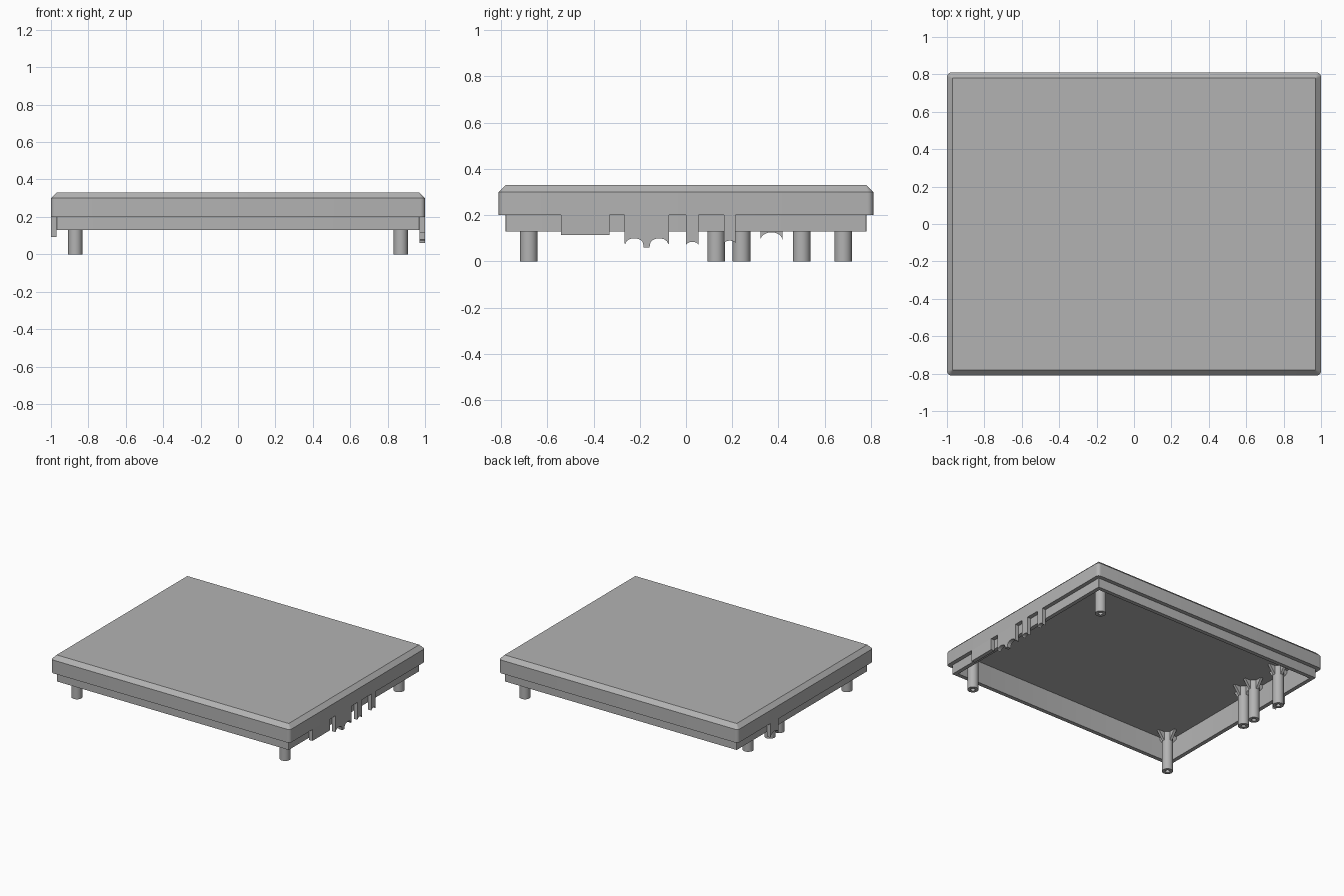
import bpy, bmesh, math
from mathutils import Vector

cube = bpy.data.objects.get("Cube")
if cube:
    bpy.data.objects.remove(cube, do_unlink=True)

grey = bpy.data.materials.new("plain_grey")
grey.use_nodes = True
grey.diffuse_color = (0.45, 0.45, 0.45, 1)
grey.node_tree.nodes["Principled BSDF"].inputs["Base Color"].default_value = grey.diffuse_color


def finish(name, bm, smooth=True):
    """Turn a bmesh into a named object with the grey material."""
    bmesh.ops.recalc_face_normals(bm, faces=bm.faces)
    mesh = bpy.data.meshes.new(name)
    bm.to_mesh(mesh)
    bm.free()
    mesh.materials.append(grey)
    obj = bpy.data.objects.new(name, mesh)
    bpy.context.collection.objects.link(obj)
    if smooth:
        bpy.ops.object.select_all(action="DESELECT")
        obj.select_set(True)
        bpy.context.view_layer.objects.active = obj
        bpy.ops.object.shade_smooth_by_angle(angle=math.radians(30))
    return obj


def loft(bm, rings):
    """Bridge equal-length rings of points and cap both ends."""
    loops = [[bm.verts.new(p) for p in ring] for ring in rings]
    n = len(loops[0])
    for a, b in zip(loops, loops[1:]):
        for i in range(n):
            j = (i + 1) % n
            bm.faces.new((a[i], a[j], b[j], b[i]))
    bm.faces.new(loops[0])
    bm.faces.new(loops[-1])


def round_rect(hx, hy, r, z, steps=5):
    points = []
    for k, (sx, sy) in enumerate(((1, 1), (-1, 1), (-1, -1), (1, -1))):
        for i in range(steps + 1):
            a = math.pi / 2 * (k + i / steps)
            points.append((sx * (hx - r) + r * math.cos(a),
                           sy * (hy - r) + r * math.sin(a), z))
    return points


def circle(x, y, r, z, n=32):
    return [(x + r * math.cos(math.tau * i / n), y + r * math.sin(math.tau * i / n), z)
            for i in range(n)]


def extrude(bm, points, offset):
    face = bm.faces.new([bm.verts.new(p) for p in points])
    grown = bmesh.ops.extrude_face_region(bm, geom=[face], use_keep_orig=True)
    verts = [v for v in grown["geom"] if isinstance(v, bmesh.types.BMVert)]
    bmesh.ops.translate(bm, verts=verts, vec=Vector(offset))


# Hollow lid: inside ceiling, inner lip, ledge, outer wall and chamfered top
CEILING, LEDGE, LIP = 0.295, 0.2, 0.13
sections = [(0.06, 0.004, CEILING), (0.06, 0.004, LIP), (0.03, 0.004, LIP),
            (0.03, 0.004, LEDGE), (0, 0.025, LEDGE), (0, 0.025, 0.3), (0.03, 0.002, 0.33)]
bm = bmesh.new()
loft(bm, [round_rect(1 - inset, 0.81 - inset, r, z) for inset, r, z in sections])
finish("lid_shell", bm)

# Hollow screw posts with four gussets at the ceiling
posts = {"right_front": (0.87, -0.68), "right_back": (0.87, 0.68),
         "left_front": (-0.87, -0.68), "left_inner_a": (-0.87, 0.13),
         "left_inner_b": (-0.87, 0.24), "left_back": (-0.87, 0.5)}
for name, (x, y) in posts.items():
    bm = bmesh.new()
    loft(bm, [circle(x, y, r, z) for r, z in
              ((0.038, CEILING), (0.038, 0), (0.016, 0), (0.016, 0.2))])
    finish("post_" + name, bm)
    bm = bmesh.new()
    for k in range(4):
        out = Vector((math.cos(k * math.pi / 2), math.sin(k * math.pi / 2), 0))
        side = Vector((-out.y, out.x, 0)) * 0.02
        base = Vector((x, y, 0)) - side / 2
        profile = ((0.03, CEILING), (0.085, CEILING), (0.03, 0.22))
        extrude(bm, [base + out * d + Vector((0, 0, z)) for d, z in profile], side)
    finish("gussets_" + name, bm, smooth=False)


def arch(y0, y1, z, rise, n=12):
    """Points of an arched notch between y0 and y1."""
    return [(y0 + (y1 - y0) * (1 - math.cos(math.pi * i / n)) / 2,
             z + rise * math.sin(math.pi * i / n)) for i in range(n + 1)]


# Port tabs flush with the outer side walls
tabs = {
    "flat_tab": (1, [(-0.54, 0.115), (-0.33, 0.115)]),
    "double_arch_tab": (1, [(-0.265, 0.078)] + arch(-0.262, -0.185, 0.075, 0.025)
                        + [(-0.183, 0.06), (-0.158, 0.06)]
                        + arch(-0.155, -0.078, 0.075, 0.025) + [(-0.073, 0.078)]),
    "narrow_tab_a": (1, arch(0.0, 0.055, 0.068, 0.017)),
    "narrow_tab_b": (1, arch(0.165, 0.215, 0.075, 0.015)),
    "left_arch_tab": (-1, arch(0.322, 0.417, 0.092, 0.034)),
}
for name, (side, lower) in tabs.items():
    bm = bmesh.new()
    outline = [(lower[0][0], LEDGE)] + lower + [(lower[-1][0], LEDGE)]
    extrude(bm, [(side, y, z) for y, z in outline], (-0.03 * side, 0, 0))
    finish(name, bm)
